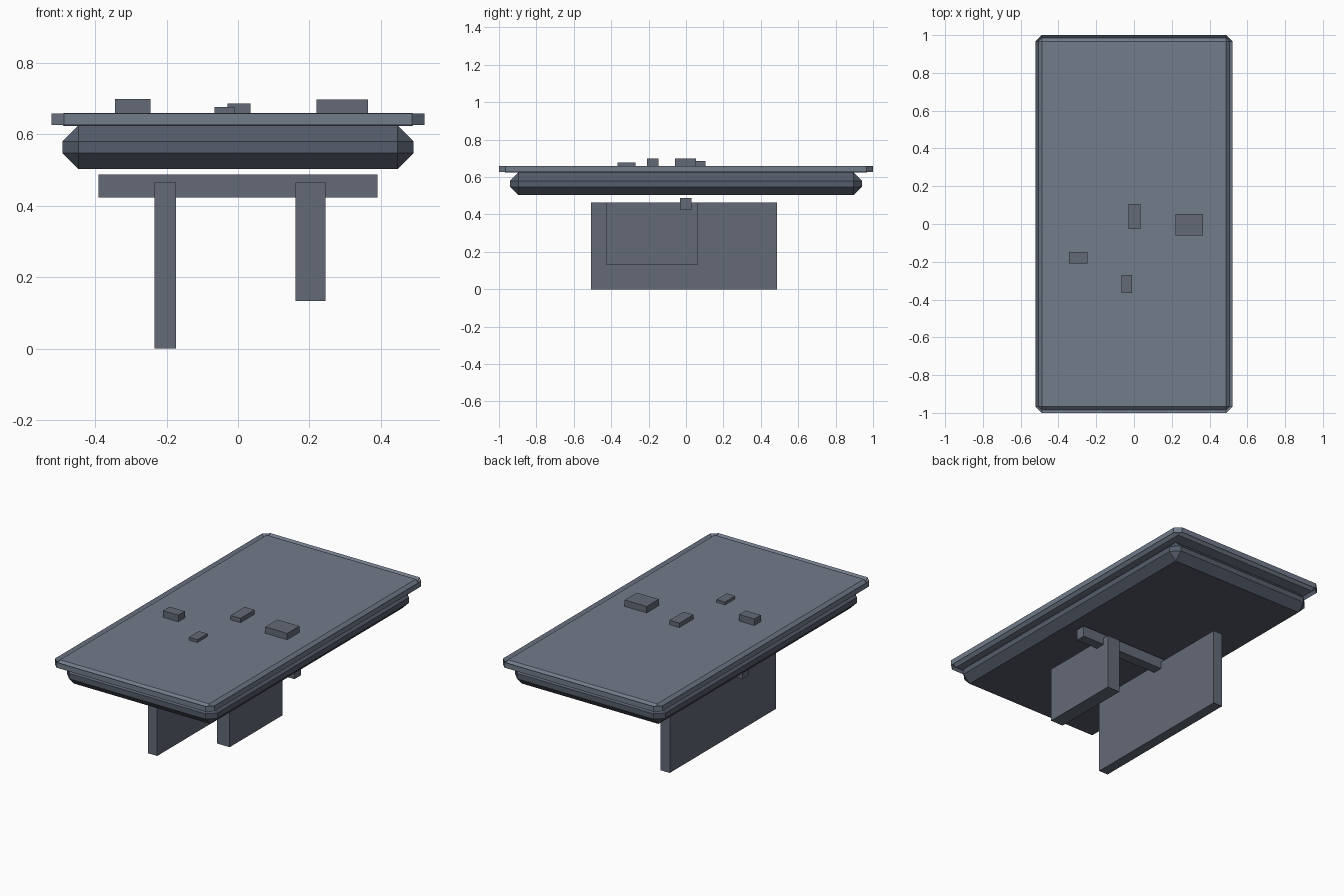
import bpy, bmesh

if "Cube" in bpy.data.objects:
    bpy.data.objects.remove(bpy.data.objects["Cube"])


def material(name, rgb):
    mat = bpy.data.materials.new(name)
    mat.diffuse_color = (*rgb, 1)
    mat.use_nodes = True
    mat.node_tree.nodes["Principled BSDF"].inputs["Base Color"].default_value = mat.diffuse_color
    return mat


TOP = material("slate", (0.17, 0.20, 0.26))
BODY = material("dark_slate", (0.09, 0.107, 0.145))
LEG = material("mid_slate", (0.126, 0.143, 0.186))


def box(name, mat, x, y, z, chamfer=0.0):
    """Box from (min, max) ranges, with optional flat chamfer on every edge."""
    bm = bmesh.new()
    bmesh.ops.create_cube(bm, size=1)
    for v in bm.verts:
        v.co = [r[0] if c < 0 else r[1] for c, r in zip(v.co, (x, y, z))]
    if chamfer:
        # unclamped, so a thin slab gets a crossed, grooved rim
        bmesh.ops.bevel(bm, geom=bm.edges[:], offset=chamfer, offset_type='OFFSET',
                        segments=1, profile=0.5, affect='EDGES', clamp_overlap=False)
    mesh = bpy.data.meshes.new(name)
    bm.to_mesh(mesh)
    bm.free()
    mesh.materials.append(mat)
    obj = bpy.data.objects.new(name, mesh)
    bpy.context.collection.objects.link(obj)
    return obj


# Table top and the chamfered body below it
box("table_top", TOP, (-0.522, 0.522), (-1, 1), (0.624, 0.66), 0.034)
box("under_body", BODY, (-0.492, 0.492), (-0.94, 0.94), (0.503, 0.625), 0.045)

# Crossbar and the two panel legs
box("crossbar", LEG, (-0.391, 0.391), (-0.031, 0.029), (0.423, 0.488))
box("left_leg", LEG, (-0.234, -0.173), (-0.508, 0.486), (0, 0.465))
box("right_leg", LEG, (0.161, 0.245), (-0.428, 0.065), (0.133, 0.465))

# Small blocks lying on the top
blocks = [((-0.345, -0.245), (-0.208, -0.147), 0.699),
          ((0.220, 0.364), (-0.060, 0.053), 0.698),
          ((-0.030, 0.035), (-0.027, 0.105), 0.686),
          ((-0.066, -0.010), (-0.366, -0.271), 0.677)]
for i, (x, y, top) in enumerate(blocks, 1):
    box(f"top_block_{i}", LEG, x, y, (0.66, top))
